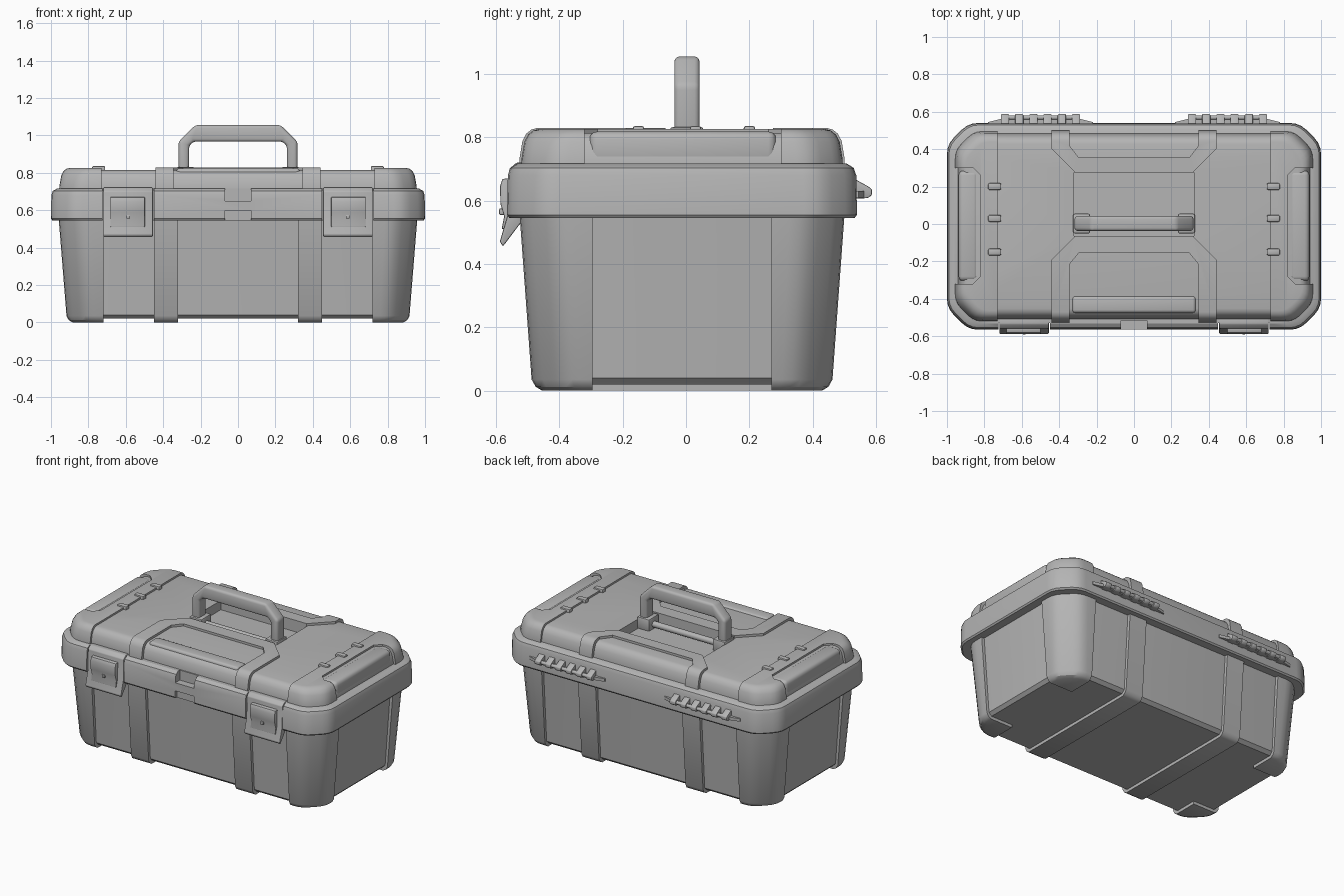
import bpy, bmesh, math
from mathutils import Vector

if "Cube" in bpy.data.objects:
    bpy.data.objects.remove(bpy.data.objects["Cube"])

CY = -0.0125  # shell centre in y
mat = bpy.data.materials.new("tool_grey")
mat.diffuse_color = (0.46, 0.46, 0.46, 1)
mat.use_nodes = True
mat.node_tree.nodes["Principled BSDF"].inputs["Base Color"].default_value = mat.diffuse_color


def finish(name, bm):
    bmesh.ops.recalc_face_normals(bm, faces=bm.faces)
    me = bpy.data.meshes.new(name)
    bm.to_mesh(me)
    bm.free()
    me.materials.append(mat)
    ob = bpy.data.objects.new(name, me)
    bpy.context.collection.objects.link(ob)
    return ob


def apply_mod(ob, kind, **props):
    m = ob.modifiers.new(kind, kind)
    for k, v in props.items():
        setattr(m, k, v)
    bpy.context.view_layer.objects.active = ob
    bpy.ops.object.modifier_apply(modifier=m.name)
    return ob


def bevel(ob, w, seg=2):
    return apply_mod(ob, 'BEVEL', width=w, segments=seg, limit_method='ANGLE')


def boolean(ob, op, cutter):
    apply_mod(ob, 'BOOLEAN', operation=op, object=cutter, solver='EXACT')
    bpy.data.objects.remove(cutter)
    return ob


def shell(name, levels):
    """Loft of softened, chamfered rectangles: (z, half x, half y, chamfer)."""
    bm = bmesh.new()
    rings = []
    for z, hx, hy, c in levels:
        oct_ = [Vector(p) for p in (
            (hx, -hy + c), (hx, hy - c), (hx - c, hy), (-hx + c, hy),
            (-hx, hy - c), (-hx, -hy + c), (-hx + c, -hy), (hx - c, -hy))]
        ring = []
        for i, p in enumerate(oct_):
            a = p + (oct_[i - 1] - p).normalized() * c * 0.45
            b = p + (oct_[(i + 1) % 8] - p).normalized() * c * 0.45
            for t in (0, 0.33, 0.67, 1):
                q = a * (1 - t) ** 2 + p * 2 * t * (1 - t) + b * t * t
                ring.append(bm.verts.new((q.x, q.y + CY, z)))
        rings.append(ring)
    n = len(rings[0])
    for r0, r1 in zip(rings, rings[1:]):
        for i in range(n):
            j = (i + 1) % n
            bm.faces.new((r0[i], r0[j], r1[j], r1[i]))
    bm.faces.new(rings[0])
    bm.faces.new(rings[-1])
    return finish(name, bm)


def prism(name, pts, lo, hi, axis='z'):
    """Extrude a 2D outline along an axis."""
    place = {'z': lambda a, b, h: (a, b, h), 'x': lambda a, b, h: (h, a, b),
             'y': lambda a, b, h: (a, h, b)}[axis]
    bm = bmesh.new()
    r0 = [bm.verts.new(place(a, b, lo)) for a, b in pts]
    r1 = [bm.verts.new(place(a, b, hi)) for a, b in pts]
    for i in range(len(pts)):
        j = (i + 1) % len(pts)
        bm.faces.new((r0[i], r0[j], r1[j], r1[i]))
    bm.faces.new(r0)
    bm.faces.new(r1)
    return finish(name, bm)


def boxes(name, *spans):
    """Boxes given as (x0, x1, y0, y1, z0, z1)."""
    bm = bmesh.new()
    for x0, x1, y0, y1, z0, z1 in spans:
        vs = bmesh.ops.create_cube(bm, size=1)['verts']
        for v in vs:
            v.co = ((x0 + x1) / 2 + v.co.x * (x1 - x0), (y0 + y1) / 2 + v.co.y * (y1 - y0),
                    (z0 + z1) / 2 + v.co.z * (z1 - z0))
    return finish(name, bm)


def rod(name, x0, x1, y, z, r, n=12):
    pts = [(y + r * math.cos(2 * math.pi * i / n), z + r * math.sin(2 * math.pi * i / n)) for i in range(n)]
    return prism(name, pts, x0, x1, 'x')


def mirrored(pts):
    return pts + [(-x, y) for x, y in reversed(pts)]


# Tapered body: recessed panels, corner guards and wrap-around straps
shell("body_panels", [(0.02, 0.88, 0.435, 0.11), (0.04, 0.9, 0.457, 0.11), (0.57, 0.94, 0.492, 0.11)])
BODY = [(0, 0.885, 0.442, 0.1), (0.012, 0.905, 0.462, 0.105), (0.035, 0.917, 0.475, 0.11), (0.57, 0.96, 0.514, 0.12)]
boolean(shell("corner_guards", BODY), 'INTERSECT', boxes("cut", *[
    (min(a, b), max(a, b), c, d, -0.1, 0.7)
    for a, b in ((0.72, 1.1), (-0.72, -1.1)) for c, d in ((-0.8, -0.295), (0.27, 0.8))]))
boolean(shell("body_straps", BODY), 'INTERSECT', boxes(
    "cut", (0.32, 0.45, -0.8, 0.8, -0.1, 0.7), (-0.45, -0.32, -0.8, 0.8, -0.1, 0.7)))

# Rim with latch pockets and centre notches
rim = shell("rim", [(0.545, 0.993, 0.545, 0.115), (0.555, 1.0, 0.5525, 0.115), (0.68, 0.998, 0.55, 0.115),
                    (0.703, 0.99, 0.542, 0.112), (0.717, 0.965, 0.52, 0.105)])
boolean(rim, 'DIFFERENCE', boxes(
    "cut", (0.45, 0.725, -0.7, -0.53, 0.5, 0.8), (-0.725, -0.45, -0.7, -0.53, 0.5, 0.8),
    (-0.07, 0.07, -0.7, -0.515, 0.65, 0.8), (-0.07, 0.07, -0.7, -0.545, 0.5, 0.597)))

# Lid panel with the handle well
LID = [(0.70, 0.957, 0.508, 0.1), (0.73, 0.955, 0.507, 0.1), (0.785, 0.945, 0.498, 0.1),
       (0.808, 0.934, 0.486, 0.1), (0.821, 0.918, 0.47, 0.095), (0.826, 0.9, 0.452, 0.09)]
lid = shell("lid_panel", [(z - (0.012 if z > 0.75 else 0), x - 0.015, y - 0.012, c) for z, x, y, c in LID])
boolean(lid, 'DIFFERENCE', boxes("cut", (-0.32, 0.32, -0.065, 0.275, 0.752, 0.9)))

# Raised lid ends, notched around the side bars
ends = shell("lid_ends", LID)
boolean(ends, 'INTERSECT', boxes("cut", (0.73, 1.1, -0.8, 0.8, 0.6, 0.9), (-1.1, -0.73, -0.8, 0.8, 0.6, 0.9)))
for s in (-1, 1):
    boolean(ends, 'DIFFERENCE', prism("cut", [
        (s * 1.1, -0.32), (s * 0.86, -0.32), (s * 0.82, -0.28), (s * 0.82, 0.26),
        (s * 0.86, 0.3), (s * 1.1, 0.3)], 0.6, 0.9))

# Side grip bars set between the lid ends
for s in (-1, 1):
    bevel(boxes("side_bar", (min(s * 0.832, s * 0.938), max(s * 0.832, s * 0.938), -0.305, 0.285, 0.71, 0.818)), 0.025, 3)

# Raised frames around the front and rear lid panels
FRONT = mirrored([(0.44, -0.8), (0.44, -0.19), (0.315, -0.065)]) + \
    mirrored([(-0.345, -0.8), (-0.345, -0.215), (-0.295, -0.155)])
REAR = mirrored([(0.44, 0.8), (0.44, 0.4), (0.315, 0.275)]) + \
    mirrored([(-0.345, 0.8), (-0.345, 0.42), (-0.295, 0.355)])
for name, pts in (("front_lid_frame", FRONT), ("rear_lid_frame", REAR)):
    frame = shell(name, [(z + 0.003, x, y + 0.006, c) for z, x, y, c in LID])
    boolean(frame, 'INTERSECT', prism("cut", pts, 0.6, 0.9))

# Front bulge inside the frame
bevel(boxes("front_lid_pad", (-0.33, 0.33, -0.475, -0.385, 0.78, 0.823)), 0.016, 3)

# Small ribs where the lid panel meets the ends
for s in (-1, 1):
    for y in (-0.15, 0.03, 0.2):
        bevel(boxes("lid_rib", (s * 0.745 - 0.035, s * 0.745 + 0.035, y - 0.018, y + 0.018, 0.8, 0.836)), 0.008)

# Carry handle with pivot pin
handle = prism("handle", mirrored([(0.318, 0.765), (0.318, 0.965), (0.228, 1.055)]) +
               mirrored([(-0.262, 0.765), (-0.262, 0.945), (-0.237, 0.967)]), -0.037, 0.043, 'y')
bevel(handle, 0.016, 3)
rod("handle_pin", -0.32, 0.32, 0.003, 0.785, 0.02)
bevel(boxes("handle_feet", (0.235, 0.325, -0.05, 0.055, 0.752, 0.832),
            (-0.325, -0.235, -0.05, 0.055, 0.752, 0.832)), 0.008)

# Latches and hinges on both sides
for s in (-1, 1):
    def span(a, b):
        return min(s * a, s * b), max(s * a, s * b)
    # Latch: wide backing with flared lip, narrow front plate and rivet
    bevel(prism("latch_base", [(-0.5, 0.72), (-0.535, 0.72), (-0.558, 0.7), (-0.562, 0.56), (-0.588, 0.47),
                               (-0.578, 0.455), (-0.525, 0.525), (-0.5, 0.55)], *span(0.455, 0.72), 'x'), 0.005)
    bevel(prism("latch_plate", [(-0.55, 0.672), (-0.58, 0.668), (-0.587, 0.645), (-0.586, 0.59), (-0.574, 0.55),
                                (-0.582, 0.51), (-0.55, 0.51)], *span(0.498, 0.682), 'x'), 0.004)
    x0, x1 = span(0.577, 0.597)
    bevel(boxes("latch_rivet", (x0, x1, -0.59, -0.57, 0.555, 0.575)), 0.004)
    # Hinge: tapered leaf, pin and knuckles
    prism("hinge_leaf", [(s * 0.22, 0.52), (s * 0.22, 0.545), (s * 0.3, 0.565), (s * 0.7, 0.565),
                         (s * 0.78, 0.545), (s * 0.78, 0.52)], 0.61, 0.63)
    rod("hinge_pin", *span(0.29, 0.71), 0.569, 0.628, 0.012)
    for i in range(6):
        c = s * (0.31 + 0.076 * i)
        bevel(prism("hinge_knuckle", [(0.525, 0.605), (0.575, 0.608), (0.587, 0.618), (0.587, 0.636),
                                      (0.575, 0.645), (0.525, 0.672)], c - 0.022, c + 0.022, 'x'), 0.004)

# Smooth shading with sharp edges kept
for ob in bpy.data.objects:
    ob.select_set(True)
bpy.context.view_layer.objects.active = rim
bpy.ops.object.shade_smooth_by_angle(angle=math.radians(32))
